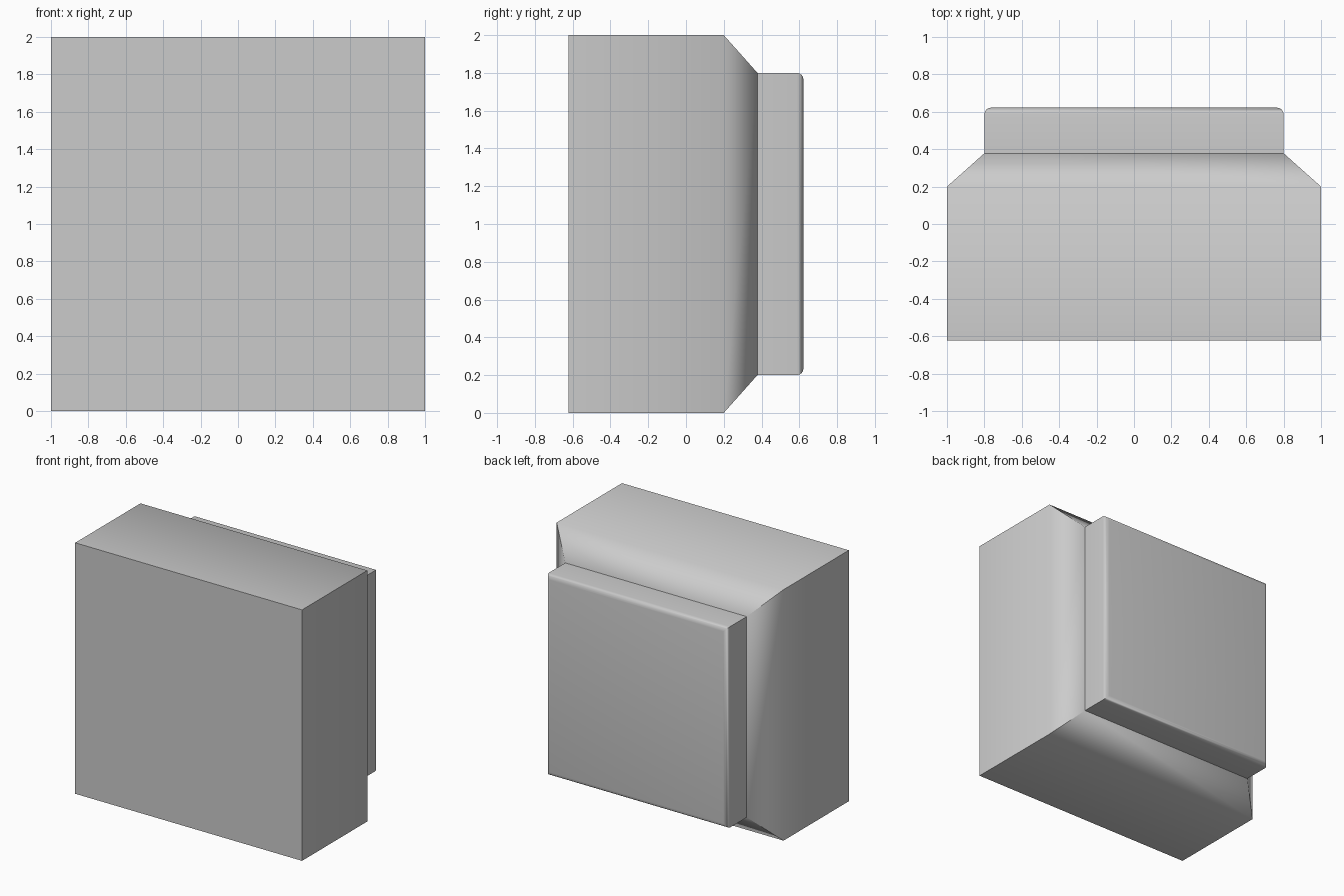
import bpy, bmesh, math

if "Cube" in bpy.data.objects:
    bpy.data.objects.remove(bpy.data.objects["Cube"])


def lofted(name, sections, cap_front, cap_back, round_back=0.0):
    """Join rectangular sections (y, half size) centred on z = 1."""
    bm = bmesh.new()
    rings = [[bm.verts.new((sx * h, y, 1 + sz * h))
              for sx, sz in ((-1, -1), (1, -1), (1, 1), (-1, 1))]
             for y, h in sections]
    for a, b in zip(rings, rings[1:]):
        for i in range(4):
            j = (i + 1) % 4
            bm.faces.new((a[i], a[j], b[j], b[i]))
    if cap_front:
        bm.faces.new(rings[0])
    if cap_back:
        back = bm.faces.new(rings[-1][::-1])
    bmesh.ops.recalc_face_normals(bm, faces=bm.faces)
    if round_back:
        bmesh.ops.bevel(bm, geom=list(back.edges), offset=round_back,
                        segments=4, profile=0.5, affect='EDGES')
    mesh = bpy.data.meshes.new(name)
    bm.to_mesh(mesh)
    bm.free()
    obj = bpy.data.objects.new(name, mesh)
    bpy.context.collection.objects.link(obj)
    bpy.ops.object.select_all(action='DESELECT')
    obj.select_set(True)
    bpy.context.view_layer.objects.active = obj
    bpy.ops.object.shade_smooth_by_angle(angle=math.radians(52))
    return obj


# Square housing with a tapered back
lofted("housing", [(-0.622, 1.0), (0.2, 1.0), (0.378, 0.8)], True, True)

# Raised back panel with rounded rim
lofted("back_panel", [(0.378, 0.8), (0.622, 0.8)], False, True, round_back=0.035)
